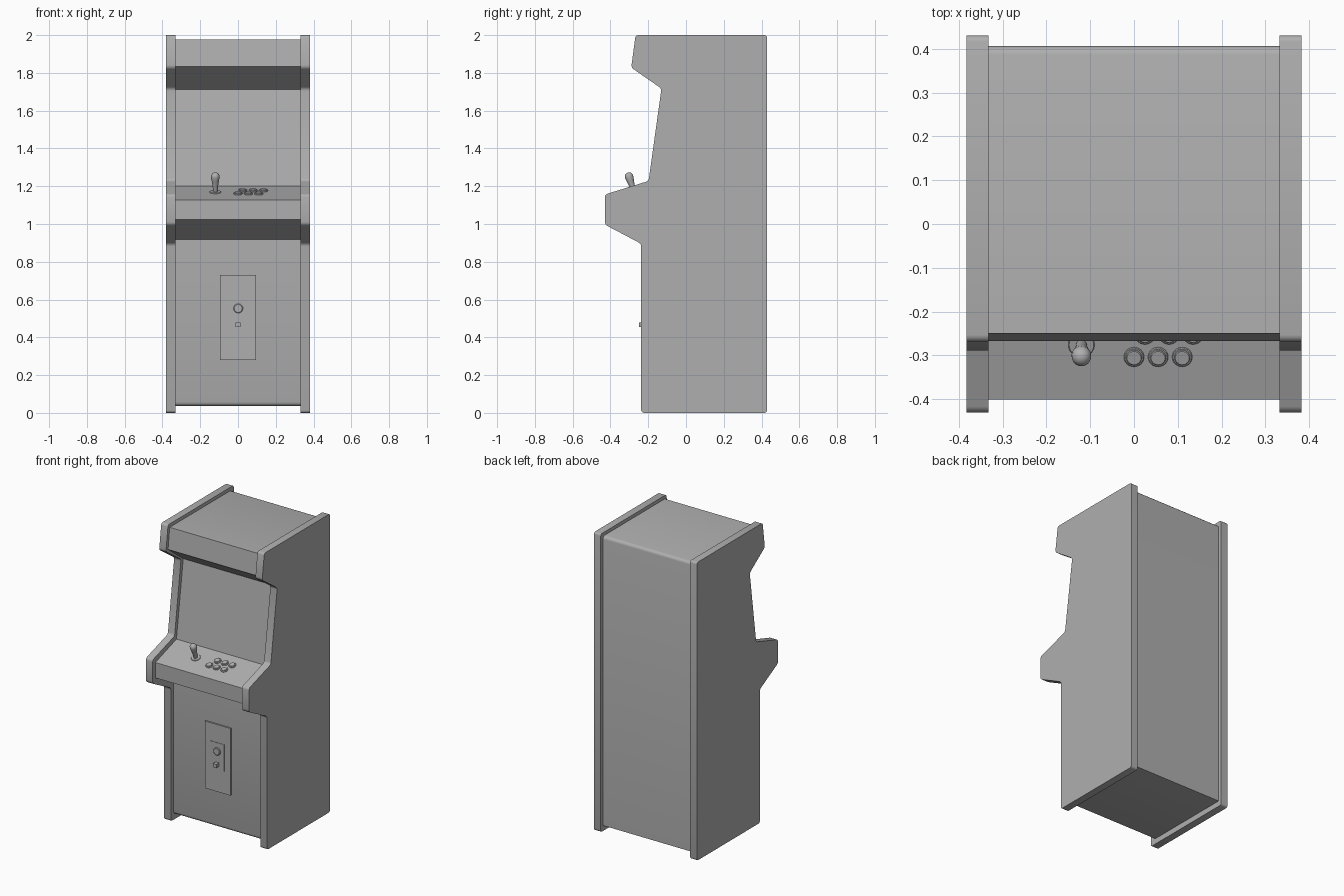
import bpy, bmesh, math
from mathutils import Matrix, Vector

if "Cube" in bpy.data.objects:
    bpy.data.objects.remove(bpy.data.objects["Cube"])

grey = bpy.data.materials.new("dark_grey")
grey.diffuse_color = (0.43, 0.43, 0.43, 1)
grey.use_nodes = True
grey.node_tree.nodes["Principled BSDF"].inputs["Base Color"].default_value = grey.diffuse_color


def finish(name, bm, matrix=None):
    """Turn a bmesh into a smooth-by-angle object."""
    bmesh.ops.recalc_face_normals(bm, faces=bm.faces)
    mesh = bpy.data.meshes.new(name)
    bm.to_mesh(mesh)
    bm.free()
    mesh.materials.append(grey)
    ob = bpy.data.objects.new(name, mesh)
    bpy.context.collection.objects.link(ob)
    if matrix:
        ob.matrix_world = matrix
    bpy.ops.object.select_all(action='DESELECT')
    ob.select_set(True)
    bpy.context.view_layer.objects.active = ob
    bpy.ops.object.shade_smooth_by_angle(angle=math.radians(35))
    return ob


def slab(name, profile, x0, x1, bevel, corners):
    """Extrude a (y, z) outline along x and round the given corners."""
    bm = bmesh.new()
    face = bm.faces.new([bm.verts.new((x0, y, z)) for y, z in profile])
    ext = bmesh.ops.extrude_face_region(bm, geom=[face])
    moved = [v for v in ext['geom'] if isinstance(v, bmesh.types.BMVert)]
    bmesh.ops.translate(bm, vec=(x1 - x0, 0, 0), verts=moved)
    spots = [Vector(profile[i]) for i in corners]
    edges = [e for e in bm.edges if abs(e.verts[0].co.x - e.verts[1].co.x) > 1e-4
             and any((e.verts[0].co.yz - s).length < 1e-4 for s in spots)]
    bmesh.ops.bevel(bm, geom=edges, offset=bevel, segments=3, profile=0.5, affect='EDGES')
    return finish(name, bm)


def box(name, size, center, bevel=0.0):
    bm = bmesh.new()
    bmesh.ops.create_cube(bm, size=1, matrix=Matrix.Translation(center) @ Matrix.Diagonal((*size, 1)))
    if bevel:
        bmesh.ops.bevel(bm, geom=bm.edges[:], offset=bevel, segments=2, profile=0.5, affect='EDGES')
    return finish(name, bm)


def lathe(name, profile, matrix, steps=24):
    """Revolve an (r, z) outline about the local z axis."""
    bm = bmesh.new()
    verts = [bm.verts.new((r, 0, z)) for r, z in profile]
    edges = [bm.edges.new(pair) for pair in zip(verts, verts[1:])]
    bmesh.ops.spin(bm, geom=verts + edges, cent=(0, 0, 0), axis=(0, 0, 1),
                   angle=2 * math.pi, steps=steps)
    bmesh.ops.remove_doubles(bm, verts=bm.verts, dist=1e-5)
    return finish(name, bm, matrix)


# Side panels
side = [(-0.237, 0), (0.43, 0), (0.43, 2), (-0.267, 2), (-0.29, 1.828), (-0.13, 1.717),
        (-0.198, 1.228), (-0.43, 1.156), (-0.43, 0.997), (-0.237, 0.895)]
for label, s in (("left", -1), ("right", 1)):
    slab(label + "_side_panel", side, s * 0.332, s * 0.382, 0.014, range(len(side)))

# Inner cabinet body, inset from the side panels, rounded at top back and bottom front
body = [(-0.208, 0.037), (0.406, 0.037), (0.406, 1.977), (-0.25, 1.977), (-0.267, 1.835),
        (-0.106, 1.712), (-0.178, 1.2), (-0.401, 1.128), (-0.401, 1.025), (-0.208, 0.917)]
slab("cabinet_body", body, -0.334, 0.334, 0.02, (0, 2))

# Coin door with lock plate, coin return knob and slot
box("coin_door", (0.19, 0.03, 0.45), (0.001, -0.203, 0.505))
box("coin_plate", (0.10, 0.01, 0.18), (0.001, -0.216, 0.52))
lathe("coin_knob", [(0, 0), (0.025, 0), (0.025, 0.009), (0.021, 0.012), (0, 0.012)],
      Matrix.Translation((0.001, -0.218, 0.553)) @ Matrix.Rotation(math.pi / 2, 4, 'X'))
box("coin_button", (0.026, 0.035, 0.024), (0.001, -0.232, 0.467))

# Control deck frame: local z is normal to the sloping deck
tilt = math.atan2(0.072, 0.223)


def on_deck(x, y):
    z = 1.128 + (y + 0.401) * math.tan(tilt)
    return Matrix.Translation(Vector((x, y, z))) @ Matrix.Rotation(tilt, 4, 'X')


# Joystick
stick_at = on_deck(-0.12, -0.275)
lathe("joystick_base", [(0, -0.005), (0.03, -0.005), (0.03, 0.002), (0.028, 0.004), (0, 0.004)], stick_at)
lathe("joystick", [(0, 0), (0.012, 0), (0.014, 0.03), (0.019, 0.063), (0.0225, 0.082),
                   (0.0215, 0.094), (0.016, 0.103), (0.008, 0.108), (0, 0.109)], stick_at)

# Two staggered rows of three buttons, each a rim with a raised plunger
for row, (x0, y) in enumerate(((0.0, -0.303), (0.025, -0.252))):
    for i in range(3):
        lathe("button_%d_%d" % (row + 1, i + 1),
              [(0, -0.004), (0.023, -0.004), (0.023, 0.003), (0.021, 0.005), (0.018, 0.005),
               (0.018, 0.008), (0.016, 0.01), (0, 0.01)],
              on_deck(x0 + i * 0.055, y))
